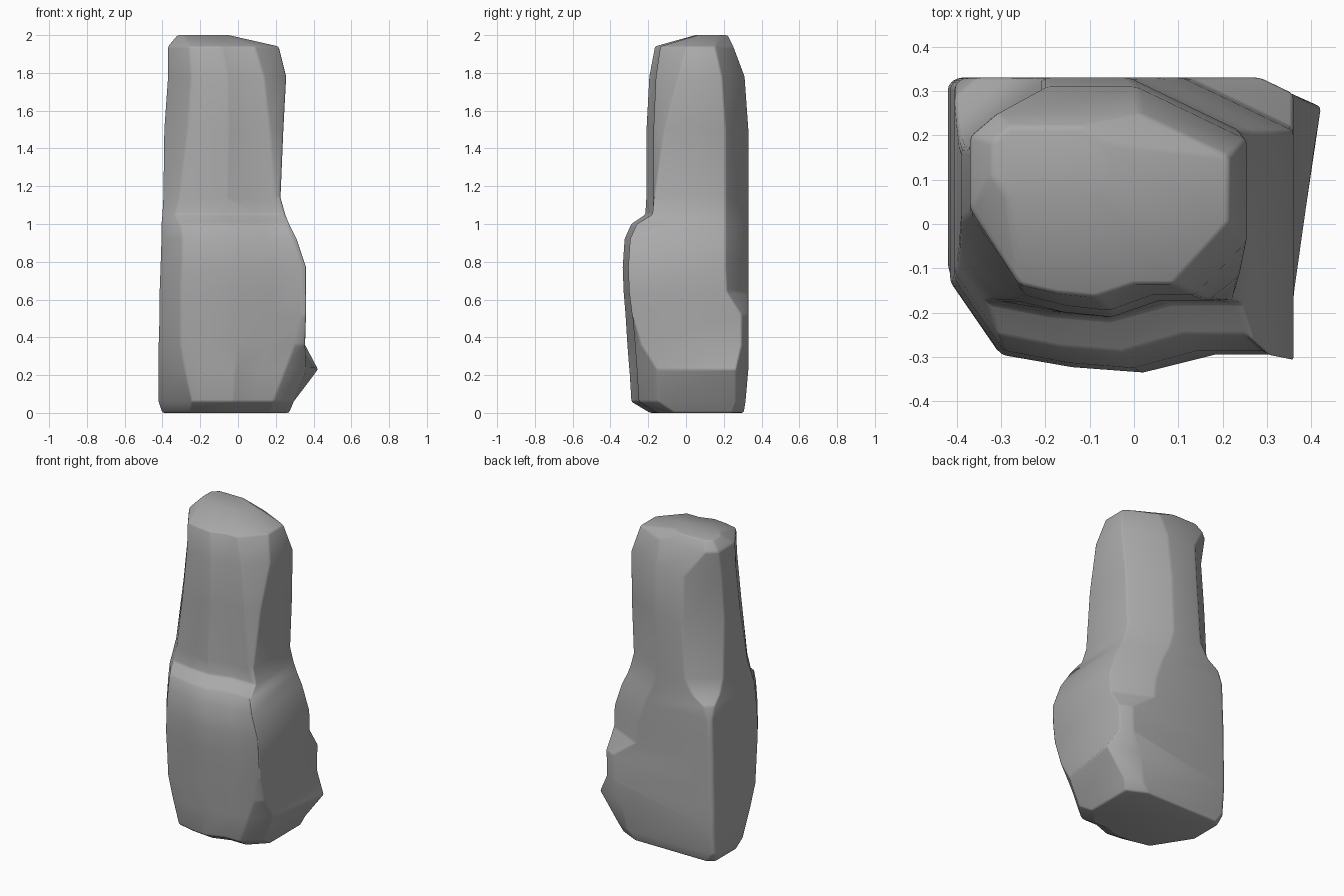
import bpy
import bmesh

old = bpy.data.objects.get("Cube")
if old:
    bpy.data.objects.remove(old, do_unlink=True)

# Grey stone material
stone = bpy.data.materials.new("grey stone")
stone.use_nodes = True
grey = (0.4, 0.4, 0.4, 1)
stone.diffuse_color = grey
shader = stone.node_tree.nodes["Principled BSDF"]
shader.inputs["Base Color"].default_value = grey

# Stone sections: height, left, right, front, back, then how strongly
# the front-left, front-right, back-right and back-left corners are cut
SECTIONS = [
    (0, -.40, .27, -.19, .305, 1.3, 1.1, .5, .2),
    (0.06, -.42, .295, -.29, .315, 1.6, 1.2, .4, .1),
    (0.23, -.42, .36, -.30, .33, 1.25, 1.2, .55, .1),
    (0.36, -.42, .355, -.31, .33, 1.05, .6, .3, .1),
    (0.52, -.415, .36, -.32, .33, 1, .25, .3, .1),
    (0.64, -.415, .36, -.33, .33, 1, .2, .95, .1),
    (0.77, -.41, .36, -.335, .33, 1, .2, 1, .1),
    (0.92, -.405, .31, -.325, .33, 1, .2, 1, .1),
    (1.0, -.405, .27, -.29, .33, .9, .2, 1, .25),
    (1.05, -.40, .25, -.215, .33, .6, .3, 1, .6),
    (1.14, -.395, .225, -.21, .33, .75, .35, 1, .85),
    (1.5, -.39, .24, -.21, .33, 1.1, .8, 1, .95),
    (1.78, -.37, .255, -.195, .31, 1.1, 1.3, 1, .85),
    (1.94, -.37, .215, -.165, .25, 1, 1.4, .8, .3),
    (2.0, -.32, -.05, .05, .22, .3, .3, .3, .2),
]
# Width and depth of each full corner cut, same corner order
CUTS = [(.11, .2), (.09, .12), (.25, .12), (.2, .17)]
SPUR_LEVEL, SPUR_POINT = 2, 6


def outline(x0, x1, y0, y1, *strength):
    """Cut-cornered outline whose front bulges in the middle."""
    (ax, ay), (bx, by), (cx, cy), (dx, dy) = [
        (w * s, d * s) for (w, d), s in zip(CUTS, strength)]
    bulge = min(.04, (y1 - y0) * .07)
    start, end = x0 + ax, x1 - bx
    front = [(start + (end - start) * t, y0 + bulge * k)
             for t, k in ((0, 1), (.25, .3), (.5, 0), (.75, 1), (1, 1))]
    return [*front, (x1, y0 + by), (x1, y1 - cy), (x1 - cx, y1),
            (x0 + dx, y1), (x0, y1 - dy), (x0, y0 + ay)]


# Loft the sections into one standing stone
bm = bmesh.new()
rings = []
for z, *section in SECTIONS:
    rings.append([bm.verts.new((x, y, z)) for x, y in outline(*section)])
rings[SPUR_LEVEL][SPUR_POINT].co.x += .065

for low, high in zip(rings, rings[1:]):
    for i in range(len(low)):
        j = (i + 1) % len(low)
        bm.faces.new((low[i], low[j], high[j], high[i]))
bm.faces.new(rings[0][::-1])
bm.faces.new(rings[-1])
bmesh.ops.recalc_face_normals(bm, faces=bm.faces[:])

mesh = bpy.data.meshes.new("standing_stone")
bm.to_mesh(mesh)
bm.free()
mesh.materials.append(stone)
rock = bpy.data.objects.new("standing_stone", mesh)
bpy.context.collection.objects.link(rock)

# Worn, softly shaded edges
bevel = rock.modifiers.new("worn edges", 'BEVEL')
bevel.width = .02
bevel.segments = 2
bevel.limit_method = 'ANGLE'
bevel.angle_limit = .4
for face in mesh.polygons:
    face.use_smooth = True
